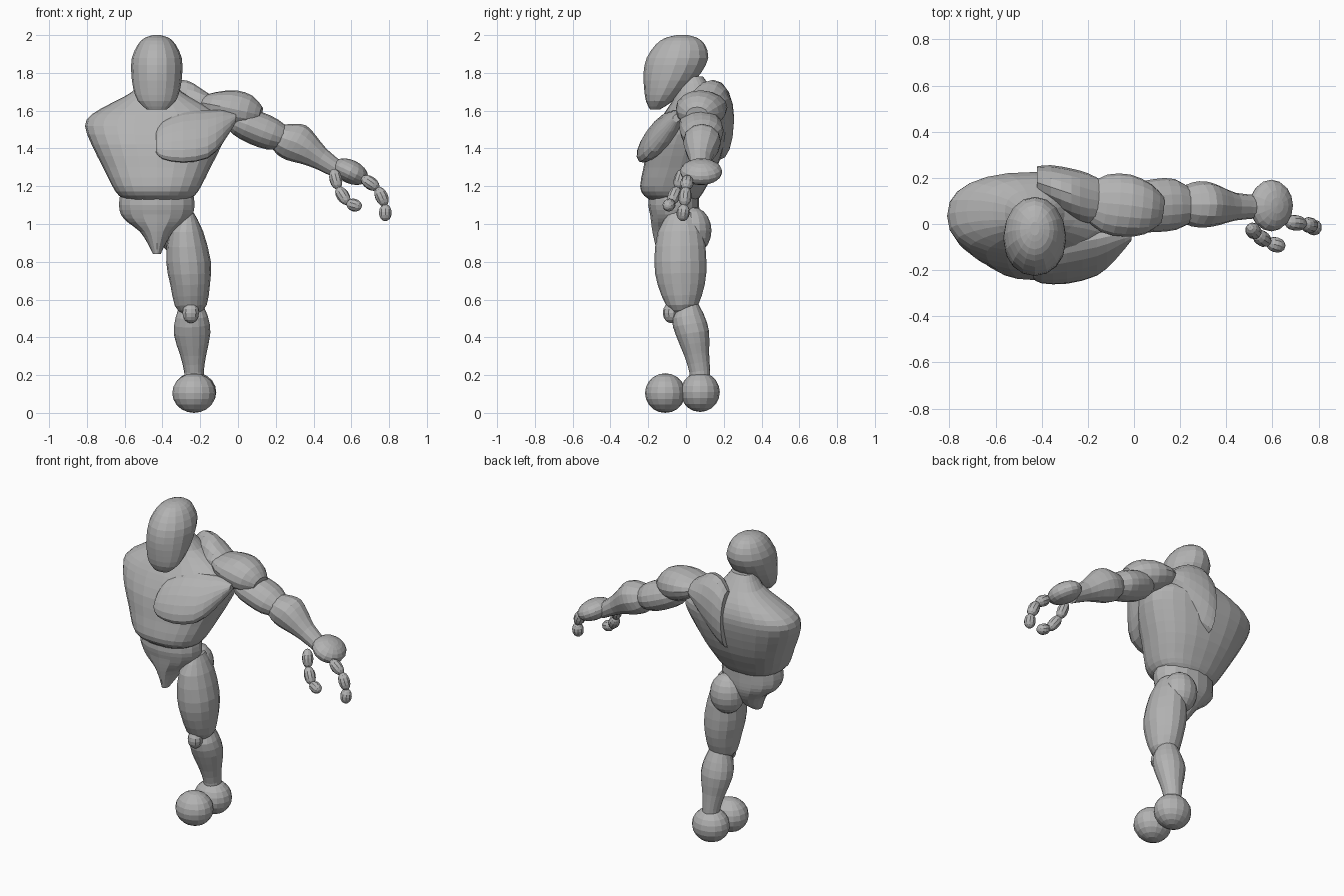
import bpy, bmesh, math
from mathutils import Vector, Matrix

clay = bpy.data.materials.new("clay grey")
clay.diffuse_color = (0.45, 0.45, 0.45, 1)


def finish(name, bm, matrix=Matrix()):
    bmesh.ops.recalc_face_normals(bm, faces=bm.faces)
    mesh = bpy.data.meshes.new(name)
    bm.to_mesh(mesh)
    bm.free()
    mesh.materials.append(clay)
    ob = bpy.data.objects.new(name, mesh)
    ob.matrix_world = matrix
    bpy.context.collection.objects.link(ob)


def loft(name, rings, n=16, p=2.0, u=None, v=None):
    """Skin oval rings (x, y, z, half_u, half_v); u defaults to roughly y."""
    r = [Vector(q) for q in rings]
    d = (r[-1].to_3d() - r[0].to_3d()).normalized()
    if u is None:
        u = (Vector((0, 1, 0)) - d * d.y).normalized()
        v = d.cross(u)
    # one smooth in-between ring per step
    dense = []
    for i in range(len(r) - 1):
        a, b = r[max(i - 1, 0)], r[min(i + 2, len(r) - 1)]
        dense += [r[i], (9 * (r[i] + r[i + 1]) - a - b) / 16]
    dense.append(r[-1])
    bm = bmesh.new()
    loops = []
    for q in dense:
        loop = []
        for k in range(n):
            t = 2 * math.pi * k / n
            c, s = math.cos(t), math.sin(t)
            c = math.copysign(abs(c) ** (2 / p), c)
            s = math.copysign(abs(s) ** (2 / p), s)
            loop.append(bm.verts.new(q.to_3d() + u * q[3] * c + v * q[4] * s))
        loops.append(loop)
    for a, b in zip(loops, loops[1:]):
        for k in range(n):
            bm.faces.new((a[k], a[(k + 1) % n], b[(k + 1) % n], b[k]))
    bm.faces.new(loops[0])
    bm.faces.new(loops[-1])
    finish(name, bm)


def blob(name, centre, radii, rot=Matrix(), seg=16, rows=10):
    bm = bmesh.new()
    bmesh.ops.create_uvsphere(bm, u_segments=seg, v_segments=rows, radius=1)
    finish(name, bm, Matrix.Translation(centre) @ rot.to_4x4() @ Matrix.Diagonal((*radii, 1)))


def bead_chain(name, pts, r):
    for i, (a, b) in enumerate(zip(pts, pts[1:])):
        a, b = Vector(a), Vector(b)
        rot = (b - a).to_track_quat('Z', 'Y').to_matrix()
        blob(f"{name}_{i + 1}", (a + b) / 2, (r, r, (b - a).length * 0.56), rot, 10, 8)


def upright(name, cx, rows, **kw):
    """Loft with level rings from rows of (z, front y, back y, half width)."""
    loft(name, [(cx, (f + b) / 2, z, (b - f) / 2, w) for z, f, b, w in rows],
         u=Vector((0, 1, 0)), v=Vector((-1, 0, 0)), **kw)


# head
upright("head", -0.43, [
    (1.605, -0.19, -0.14, 0.05), (1.65, -0.212, -0.07, 0.10), (1.72, -0.222, 0.01, 0.125),
    (1.80, -0.225, 0.08, 0.135), (1.88, -0.208, 0.118, 0.132), (1.95, -0.16, 0.10, 0.10),
    (1.985, -0.11, 0.06, 0.065), (2.0, -0.05, 0.01, 0.02)])

# torso, running up into the neck
upright("torso", -0.43, [
    (1.115, -0.17, 0.05, 0.14), (1.15, -0.222, 0.08, 0.20), (1.20, -0.243, 0.11, 0.235),
    (1.30, -0.225, 0.165, 0.285), (1.42, -0.20, 0.205, 0.345), (1.52, -0.155, 0.225, 0.38),
    (1.58, -0.12, 0.22, 0.345), (1.64, -0.08, 0.195, 0.24), (1.70, -0.05, 0.15, 0.13),
    (1.78, -0.03, 0.09, 0.07)], n=24, p=2.35)

# pelvis and buttock
upright("pelvis", -0.43, [
    (0.84, -0.15, -0.09, 0.02), (0.90, -0.165, 0.0, 0.05), (0.96, -0.178, 0.045, 0.09),
    (1.01, -0.185, 0.065, 0.155), (1.05, -0.19, 0.07, 0.19), (1.10, -0.20, 0.07, 0.20),
    (1.15, -0.195, 0.07, 0.195)])
blob("buttock", (-0.32, 0.035, 0.965), (0.105, 0.10, 0.125))

# chest muscle, leaning back towards the top
loft("chest_muscle", [
    (-0.435, -0.20, 1.43, 0.06, 0.02), (-0.40, -0.18, 1.445, 0.12, 0.045),
    (-0.29, -0.155, 1.46, 0.16, 0.062), (-0.16, -0.125, 1.475, 0.15, 0.062),
    (-0.08, -0.085, 1.515, 0.10, 0.05), (-0.01, -0.05, 1.56, 0.02, 0.02)],
    u=Vector((0, 0.57, 0.82)), v=Vector((0, -0.82, 0.57)))

# upper back muscle from spine to shoulder
loft("upper_back_muscle", [
    (-0.42, 0.18, 1.52, 0.07, 0.18), (-0.36, 0.16, 1.56, 0.095, 0.195),
    (-0.27, 0.13, 1.60, 0.11, 0.16), (-0.20, 0.11, 1.62, 0.11, 0.10),
    (-0.14, 0.10, 1.63, 0.09, 0.05)],
    u=Vector((0, 1, 0)), v=Vector((0, 0, 1)))

# arm
loft("shoulder", [
    (-0.21, 0.10, 1.645, 0.07, 0.03), (-0.13, 0.09, 1.63, 0.125, 0.07),
    (-0.03, 0.08, 1.61, 0.135, 0.10), (0.06, 0.065, 1.59, 0.11, 0.09),
    (0.12, 0.06, 1.575, 0.06, 0.045)])
loft("upper_arm", [
    (-0.07, 0.07, 1.57, 0.04, 0.03), (0.0, 0.07, 1.545, 0.10, 0.075),
    (0.09, 0.08, 1.51, 0.115, 0.09), (0.18, 0.085, 1.475, 0.11, 0.085),
    (0.25, 0.08, 1.45, 0.07, 0.06)])
loft("forearm", [
    (0.19, 0.085, 1.475, 0.07, 0.055), (0.25, 0.085, 1.45, 0.095, 0.092),
    (0.31, 0.085, 1.43, 0.10, 0.105), (0.37, 0.08, 1.395, 0.085, 0.085),
    (0.44, 0.075, 1.345, 0.06, 0.06), (0.54, 0.075, 1.28, 0.05, 0.045)], n=12)

# hand
blob("palm", (0.595, 0.08, 1.277), (0.10, 0.112, 0.062), Matrix.Rotation(0.45, 3, 'Y'))
bead_chain("thumb", [(0.505, -0.015, 1.285), (0.53, -0.045, 1.19),
                     (0.58, -0.08, 1.11), (0.65, -0.10, 1.09)], 0.034)
bead_chain("finger", [(0.66, 0.01, 1.245), (0.74, 0.0, 1.19),
                      (0.78, -0.01, 1.10), (0.78, -0.02, 1.02)], 0.035)

# leg
loft("thigh", [
    (-0.265, -0.03, 1.06, 0.06, 0.03), (-0.275, -0.03, 0.96, 0.12, 0.09),
    (-0.262, -0.03, 0.80, 0.138, 0.118), (-0.253, -0.025, 0.68, 0.125, 0.105),
    (-0.25, -0.02, 0.57, 0.085, 0.085), (-0.25, -0.02, 0.53, 0.05, 0.05)])
blob("kneecap", (-0.25, -0.078, 0.53), (0.046, 0.045, 0.055), seg=10, rows=8)
loft("shin", [
    (-0.25, 0.01, 0.60, 0.04, 0.05), (-0.245, 0.01, 0.51, 0.085, 0.085),
    (-0.243, 0.035, 0.42, 0.088, 0.097), (-0.237, 0.057, 0.31, 0.066, 0.07),
    (-0.233, 0.073, 0.22, 0.055, 0.052), (-0.23, 0.075, 0.15, 0.055, 0.052)])

# foot
blob("heel", (-0.23, 0.075, 0.11), (0.115, 0.104, 0.105))
blob("toe_ball", (-0.233, -0.11, 0.105), (0.115, 0.107, 0.105))
